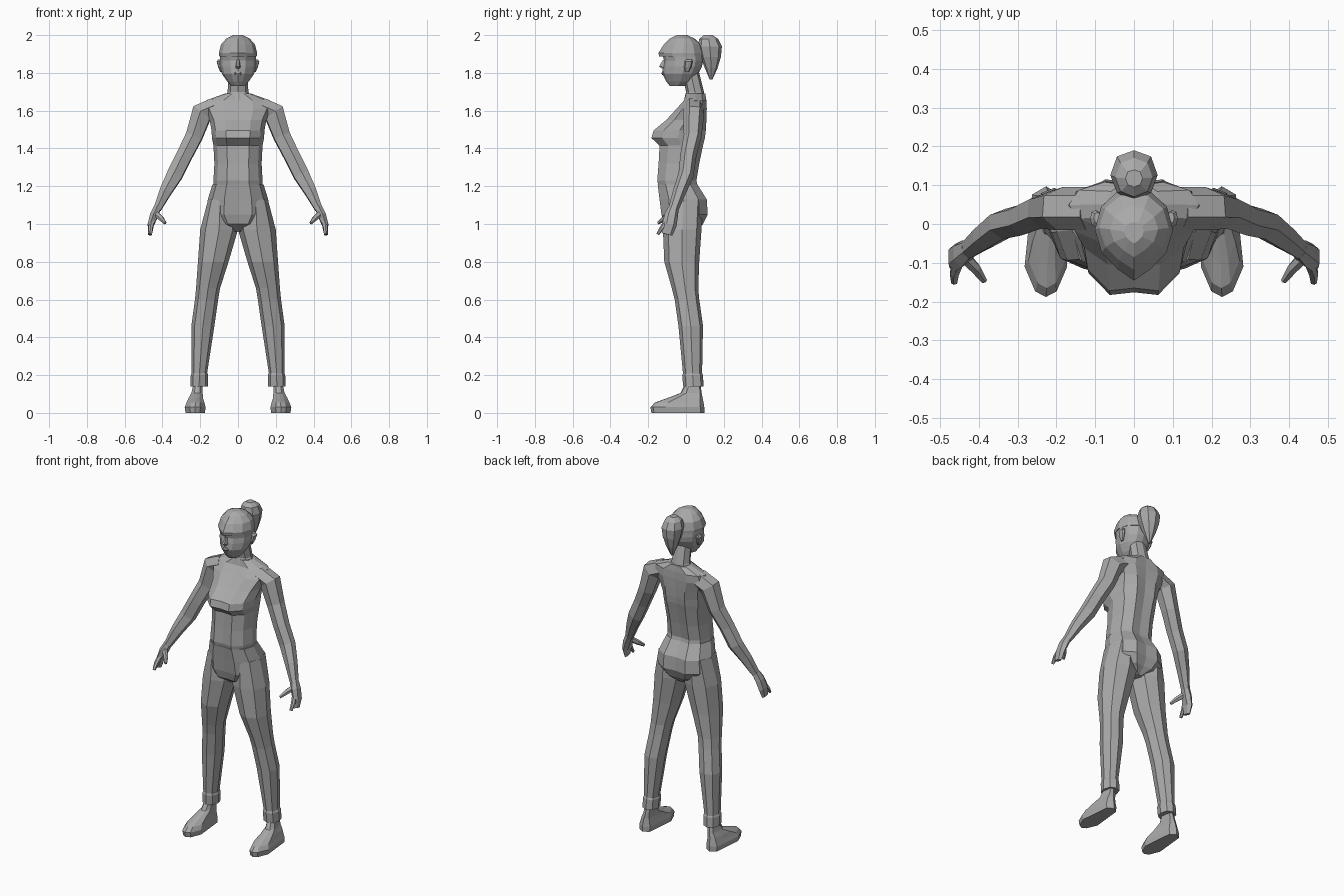
import bpy, bmesh
from mathutils import Vector

grey = bpy.data.materials.new("mid_grey")
grey.diffuse_color = (0.4, 0.4, 0.4, 1)


def loft(name, rings, mirror=False):
    """Skin a stack of equal-sized rings, cap both ends."""
    bm = bmesh.new()
    vs = [[bm.verts.new(p) for p in r] for r in rings]
    n = len(vs[0])
    for a, b in zip(vs, vs[1:]):
        for i in range(n):
            bm.faces.new((a[i], a[(i + 1) % n], b[(i + 1) % n], b[i]))
    bm.faces.new(vs[0])
    bm.faces.new(vs[-1])
    bmesh.ops.recalc_face_normals(bm, faces=bm.faces)
    me = bpy.data.meshes.new(name)
    bm.to_mesh(me)
    bm.free()
    me.materials.append(grey)
    ob = bpy.data.objects.new(name, me)
    bpy.context.collection.objects.link(ob)
    if mirror:
        m = ob.modifiers.new("mirror", 'MIRROR')
        m.use_mirror_merge = False
    return ob


# half outlines, front to back, as fractions of half width and half depth
BODY = [(0, -.95), (.45, -1), (.85, -.6), (1, 0), (.85, .65), (.45, 1), (0, .93)]
HEAD = [(0, -1), (.42, -.86), (.85, -.42), (1, .1), (.82, .62), (.42, .93), (0, 1)]
HAIR = [(0, -1), (.42, -.75), (.82, -.4), (1, .1), (.84, .6), (.42, .93), (0, 1)]
LIMB = [(0, -1), (.72, -.72), (1, 0), (.72, .75), (0, 1)]
FOOT = [(0, -1), (.5, -.9), (1, -.45), (.8, .3), (.65, .85), (0, 1)]


def flat_rings(shape, rows, mid=0):
    """Horizontal rings from rows of (z, half width, front y, back y[, centre x])."""
    out = []
    full = shape + [(-x, y) for x, y in shape[-2:0:-1]]
    for z, hw, f, b, *c in rows:
        cx = c[0] if c else mid
        out.append([(cx + x * hw, (f + b) / 2 + y * (b - f) / 2, z) for x, y in full])
    return out


def tube(name, path):
    """Six-sided mirrored limb along rows of (x, y, z, side radius, depth radius)."""
    pts = [Vector(p[:3]) for p in path]
    rings = []
    for i, p in enumerate(path):
        t = (pts[min(i + 1, len(pts) - 1)] - pts[max(i - 1, 0)]).normalized()
        v = (Vector((0, 1, 0)) - t * t.y).normalized()
        u = v.cross(t)
        rings.append([pts[i] + u * (a * p[3]) + v * (b * p[4])
                      for a, b in ((1, .4), (.2, 1), (-.9, .6), (-1, -.4), (-.2, -1), (.9, -.6))])
    return loft(name, rings, True)


def legs(name, shape, rows):
    """Mirrored stack from rows of (z, inner x, outer x, front y, back y)."""
    rows = [(z, (o - i) / 2, f, b, (o + i) / 2) for z, i, o, f, b in rows]
    return loft(name, flat_rings(shape, rows), True)


# torso with waist, bust and sloping shoulders
loft("torso", flat_rings(BODY, [
    (1.17, .13, -.14, .07), (1.23, .13, -.152, .055), (1.32, .125, -.145, .07),
    (1.415, .13, -.14, .09), (1.455, .138, -.183, .1), (1.495, .14, -.172, .105),
    (1.55, .15, -.105, .108), (1.61, .18, -.05, .11), (1.655, .168, -.01, .108),
    (1.69, .07, .0, .102)]))

# trouser seat
loft("pelvis", flat_rings(BODY, [
    (1.21, .135, -.15, .06), (1.13, .16, -.14, .11), (1.05, .165, -.13, .115),
    (1.0, .12, -.115, .09), (.96, .03, -.06, .05)]))

# trouser legs and turned cuffs
legs("trouser_leg", LIMB, [
    (1.13, .03, .158, -.12, .09), (.97, .0, .2, -.122, .082), (.8, .05, .212, -.115, .07),
    (.66, .095, .222, -.075, .065), (.6, .105, .228, -.06, .07), (.46, .125, .247, -.04, .09),
    (.2, .165, .245, -.015, .085)])
legs("trouser_cuff", LIMB, [
    (.21, .162, .245, -.016, .085), (.2, .158, .25, -.02, .09), (.14, .16, .252, -.015, .093)])

# feet
legs("foot", FOOT, [
    (0, .175, .278, -.183, .097), (.03, .172, .282, -.188, .097), (.055, .178, .272, -.165, .093),
    (.078, .185, .262, -.1, .088), (.105, .187, .247, -.03, .083), (.16, .188, .234, .0, .075)])

# arms, hands and fingers
tube("arm", [
    (.12, .04, 1.62, .05, .055), (.19, .04, 1.59, .057, .056), (.232, .035, 1.465, .046, .047),
    (.285, .012, 1.36, .043, .042), (.335, .0, 1.26, .043, .04), (.385, -.035, 1.17, .033, .034),
    (.427, -.066, 1.08, .021, .027)])
tube("hand", [
    (.425, -.064, 1.09, .02, .026), (.445, -.078, 1.045, .022, .036),
    (.462, -.088, .995, .017, .038), (.466, -.1, .945, .01, .028)])
tube("index_finger", [
    (.453, -.1, 1.02, .013, .013), (.463, -.127, .98, .012, .012), (.463, -.15, .945, .008, .008)])
tube("thumb", [
    (.437, -.085, 1.055, .016, .016), (.408, -.115, 1.03, .014, .014),
    (.386, -.147, 1.005, .008, .008)])

# neck
loft("neck", flat_rings(LIMB, [
    (1.66, .075, -.01, .1), (1.7, .055, .0, .095), (1.8, .05, -.02, .07)]))

# face and jaw
loft("head", flat_rings(HEAD, [
    (1.73, .035, -.085, -.01), (1.755, .058, -.105, .035), (1.795, .085, -.125, .065),
    (1.835, .095, -.122, .085), (1.865, .096, -.116, .09), (1.91, .096, -.128, .088),
    (1.96, .07, -.08, .06)]))

# hair cap with overhanging fringe
loft("hair", flat_rings(HAIR, [
    (1.888, .099, -.142, .092), (1.905, .101, -.146, .092), (1.95, .09, -.118, .078),
    (1.982, .062, -.085, .045), (2.0, .025, -.05, .005)]))

# ponytail
loft("ponytail", flat_rings(LIMB, [
    (2.0, .022, .095, .14), (1.98, .048, .07, .17), (1.94, .061, .062, .19),
    (1.885, .052, .075, .185), (1.825, .032, .1, .167), (1.765, .006, .125, .14)]))

# nose, mouth and ears
loft("nose", [[(-.008, -.112, 1.868), (.008, -.112, 1.868), (.004, -.122, 1.868), (-.004, -.122, 1.868)],
              [(-.016, -.11, 1.83), (.016, -.11, 1.83), (.006, -.142, 1.835), (-.006, -.142, 1.835)],
              [(-.012, -.11, 1.822), (.012, -.11, 1.822), (.005, -.13, 1.824), (-.005, -.13, 1.824)]])
loft("lips", flat_rings(LIMB, [
    (1.788, .014, -.126, -.1), (1.797, .022, -.13, -.1), (1.808, .012, -.127, -.1)]))
legs("ear", LIMB, [
    (1.805, .085, .094, -.005, .015), (1.83, .085, .105, -.01, .028),
    (1.86, .085, .113, -.008, .036), (1.872, .085, .104, .002, .03)])
